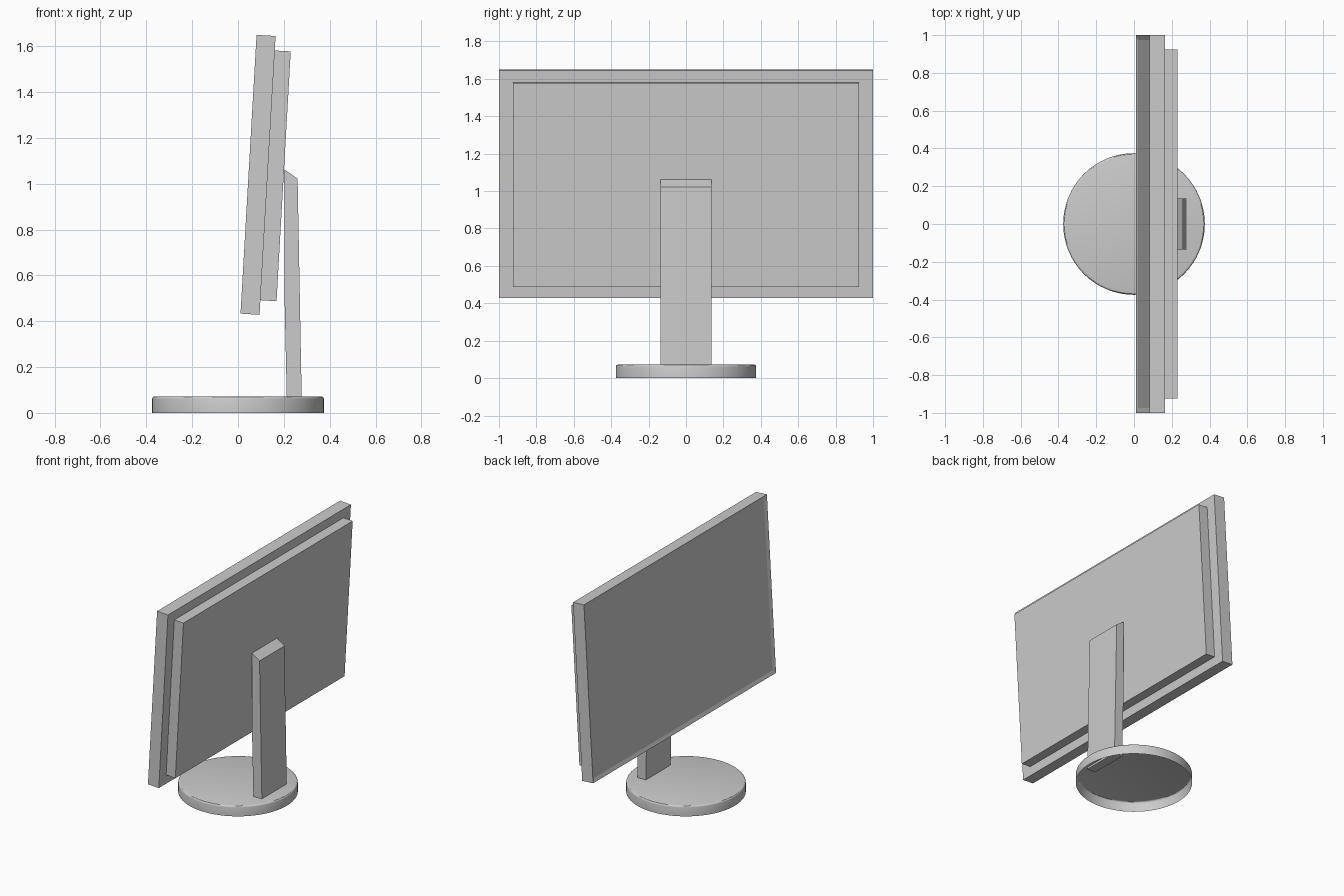
import bpy, bmesh

if "Cube" in bpy.data.objects:
    bpy.data.objects.remove(bpy.data.objects["Cube"])


def finish(name, bm):
    bmesh.ops.recalc_face_normals(bm, faces=bm.faces)
    mesh = bpy.data.meshes.new(name)
    bm.to_mesh(mesh)
    bm.free()
    obj = bpy.data.objects.new(name, mesh)
    bpy.context.collection.objects.link(obj)
    return obj


def slab(profile, half_width):
    """Side profile in x, z extruded across y."""
    bm = bmesh.new()
    face = bm.faces.new([bm.verts.new((x, -half_width, z)) for x, z in profile])
    ext = bmesh.ops.extrude_face_region(bm, geom=[face])
    verts = [g for g in ext["geom"] if isinstance(g, bmesh.types.BMVert)]
    bmesh.ops.translate(bm, verts=verts, vec=(0, 2 * half_width, 0))
    bmesh.ops.recalc_face_normals(bm, faces=bm.faces)
    return bm


# Display housing, tilted back, with a slightly recessed screen on its -x side
bm = slab([(0.011, 0.433), (0.094, 0.428), (0.164, 1.644), (0.081, 1.649)], 1.0)
screen = min(bm.faces, key=lambda f: f.normal.x)
bmesh.ops.inset_region(bm, faces=[screen], thickness=0.036)
bmesh.ops.translate(bm, verts=screen.verts[:], vec=screen.normal * -0.008)
finish("display_housing", bm)

# Rear cover
finish("rear_cover", slab([(0.094, 0.492), (0.168, 0.487),
                           (0.230, 1.577), (0.157, 1.581)], 0.925))

# Stand post, its foot poking just through the base top
finish("stand_post", slab([(0.213, 0.058), (0.278, 0.058), (0.260, 1.022),
                           (0.203, 1.061), (0.202, 0.55)], 0.136))

# Round base: hollow underneath, softened top rim
bm = bmesh.new()
bmesh.ops.create_cone(bm, cap_ends=True, segments=64, radius1=0.375,
                      radius2=0.375, depth=0.072)
bmesh.ops.translate(bm, verts=bm.verts, vec=(0, 0, 0.036))
rim = [e for e in bm.edges if all(v.co.z > 0.07 for v in e.verts)]
bmesh.ops.bevel(bm, geom=rim, offset=0.012, segments=3, profile=0.5, affect='EDGES')
bm.normal_update()
bmesh.ops.delete(bm, geom=[f for f in bm.faces if f.normal.z < -0.9], context='FACES_ONLY')
base = finish("round_base", bm)
if base.data.polygons[0].normal.z < -0.5:
    base.data.flip_normals()
bpy.context.view_layer.objects.active = base
base.select_set(True)
bpy.ops.object.shade_smooth_by_angle()
